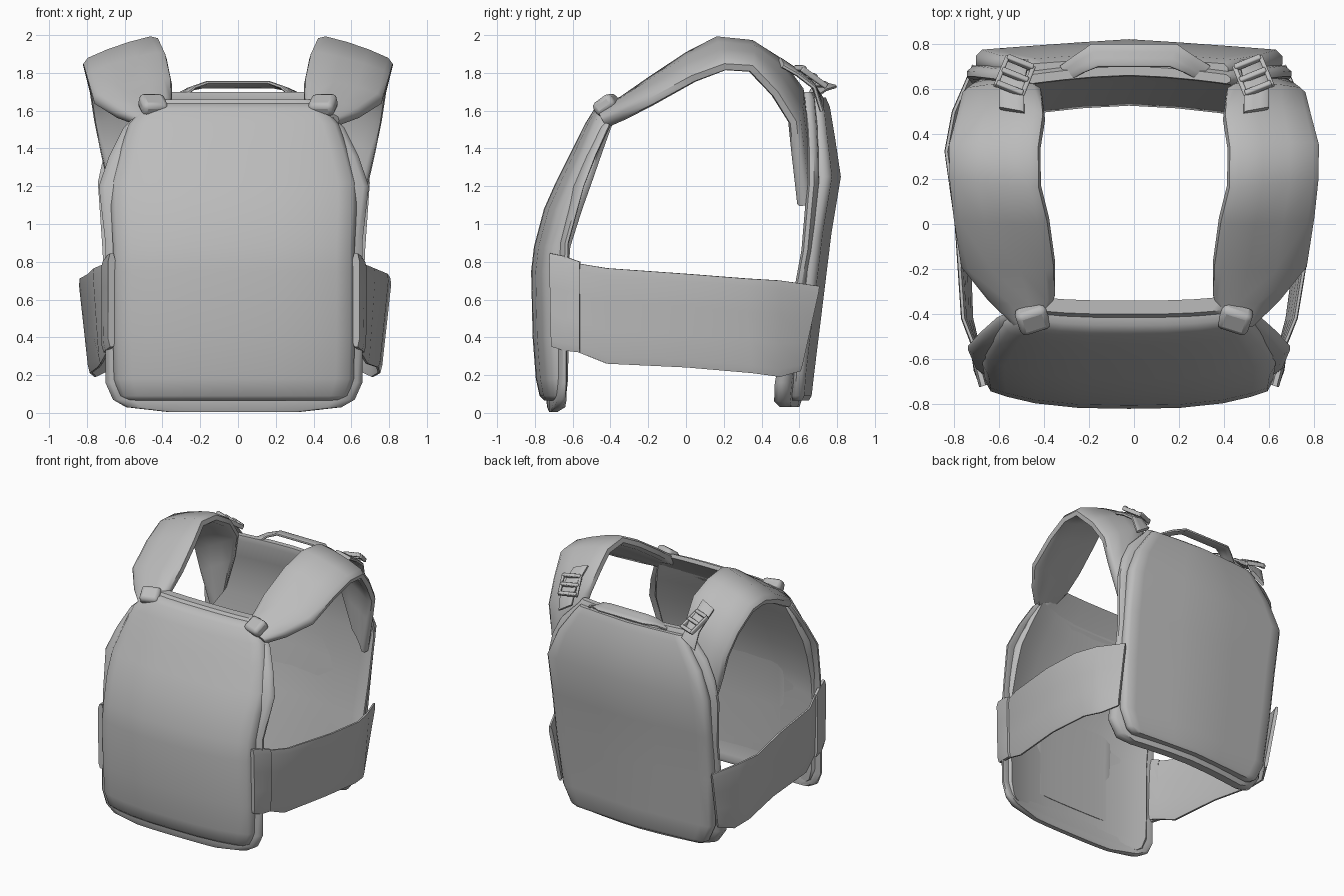
import bpy, bmesh, math
from mathutils import Vector, Matrix

if "Cube" in bpy.data.objects:
    bpy.data.objects.remove(bpy.data.objects["Cube"], do_unlink=True)

PANEL_X = -0.022      # the panels hang slightly off centre

grey = bpy.data.materials.new("fabric_grey")
grey.use_nodes = True
grey.diffuse_color = (0.5, 0.5, 0.5, 1)
grey.node_tree.nodes["Principled BSDF"].inputs["Base Color"].default_value = (0.5, 0.5, 0.5, 1)


def finish(name, bm, mirror=False, bevel=0, angle=50):
    """Turn a bmesh into a smooth grey object, optionally mirrored across x."""
    bmesh.ops.recalc_face_normals(bm, faces=bm.faces)
    mesh = bpy.data.meshes.new(name)
    bm.to_mesh(mesh)
    bm.free()
    mesh.materials.append(grey)
    ob = bpy.data.objects.new(name, mesh)
    bpy.context.collection.objects.link(ob)
    bpy.ops.object.select_all(action='DESELECT')
    ob.select_set(True)
    bpy.context.view_layer.objects.active = ob
    bpy.ops.object.shade_smooth_by_angle(angle=math.radians(angle))
    if bevel:
        mod = ob.modifiers.new("soft_edges", 'BEVEL')
        mod.width = bevel
        mod.segments = 2
    if mirror:
        mod = ob.modifiers.new("mirror", 'MIRROR')
        mod.use_mirror_merge = False
    return ob


def loft(name, rings, **kw):
    """Skin closed rings of equal length and cap both ends."""
    bm = bmesh.new()
    vs = [[bm.verts.new(p) for p in ring] for ring in rings]
    n = len(vs[0])
    for a, b in zip(vs, vs[1:]):
        for i in range(n):
            j = (i + 1) % n
            bm.faces.new((a[i], a[j], b[j], b[i]))
    # caps as quad strips between the two faces of the slab
    for ring in (vs[0], vs[-1]):
        for i in range(n // 2 - 1):
            bm.faces.new((ring[i], ring[i + 1], ring[n - 2 - i], ring[n - 1 - i]))
    return finish(name, bm, **kw)


def panel(name, rows, bow, power):
    """Bowed slab from rows of (height, half width, outer y, inner y)."""
    us = (-1, -0.96, -0.85, -0.65, -0.35, 0, 0.35, 0.65, 0.85, 0.96, 1)
    rings = []
    for z, w, yo, yi in rows:
        def pt(u, y, other):
            x = u * w
            if abs(u) == 1:                      # thinner rim
                y = y * 0.7 + other * 0.3
            return Vector((x + PANEL_X, y + bow * (abs(x) / 0.7) ** power, z))
        rings.append([pt(u, yo, yi) for u in us] + [pt(u, yi, yo) for u in reversed(us)])
    return loft(name, rings)


def ribbon(name, pairs, thick, crown=0.0, **kw):
    """Strap through pairs of edge points, with a crowned middle."""
    rings = []
    pairs = [(Vector(a), Vector(b)) for a, b in pairs]
    mids = [(a + b) / 2 for a, b in pairs]
    for i, (a, b) in enumerate(pairs):
        tangent = mids[min(i + 1, len(mids) - 1)] - mids[max(i - 1, 0)]
        n = (b - a).cross(tangent).normalized()
        ts = (0, 0.08, 0.35, 0.65, 0.92, 1)
        top = [a.lerp(b, t) + n * (crown * 4 * t * (1 - t) - (thick * 0.25 if t in (0, 1) else 0)) for t in ts]
        low = [a.lerp(b, t) + n * (crown * 3 * t * (1 - t) - thick * (0.75 if t in (0, 1) else 1)) for t in ts]
        rings.append(top + low[::-1])
    return loft(name, rings, **kw)


def side_ribbon(name, sections, thick):
    """Ribbon on each side from (top point, bottom point), offset with the panels."""
    for side, label in ((1, "left"), (-1, "right")):
        pairs = []
        for a, b in sections:
            dx = PANEL_X * min(1, abs(a[1]) / 0.45)
            a, b = (Vector((side * p[0] + dx, p[1], p[2])) for p in (a, b))
            pairs.append((a, b) if side > 0 else (b, a))
        ribbon(f"{label}_{name}", pairs, thick)


def boxes(name, frame, parts, bevel):
    """Boxes given as (centre, size) in a local frame, mirrored to both sides."""
    bm = bmesh.new()
    for centre, size in parts:
        bmesh.ops.create_cube(bm, size=1, matrix=frame @ Matrix.Translation(centre) @ Matrix.Diagonal((*size, 1)))
    return finish(name, bm, mirror=True, bevel=bevel, angle=40)


# Front armour plate and the carrier behind it
panel("front_plate", [
    (0.065, 0.57, -0.75, -0.70), (0.09, 0.605, -0.775, -0.70), (0.18, 0.635, -0.795, -0.70),
    (0.40, 0.64, -0.812, -0.70), (0.75, 0.64, -0.82, -0.70), (0.88, 0.64, -0.805, -0.69),
    (1.08, 0.65, -0.752, -0.63), (1.22, 0.65, -0.69, -0.58), (1.40, 0.60, -0.60, -0.50),
    (1.53, 0.555, -0.535, -0.44), (1.61, 0.485, -0.485, -0.41), (1.64, 0.44, -0.45, -0.40)], 0.115, 3)
panel("front_carrier", [
    (0.005, 0.35, -0.725, -0.69), (0.03, 0.57, -0.735, -0.68), (0.07, 0.64, -0.74, -0.69),
    (0.16, 0.68, -0.74, -0.70), (0.55, 0.68, -0.74, -0.70), (0.90, 0.68, -0.73, -0.69),
    (1.20, 0.715, -0.66, -0.62), (1.36, 0.66, -0.58, -0.54), (1.51, 0.585, -0.495, -0.45),
    (1.62, 0.47, -0.43, -0.37), (1.66, 0.43, -0.40, -0.34)], 0.085, 3)
panel("front_inner_liner", [
    (0.22, 0.34, -0.71, -0.695), (0.55, 0.34, -0.71, -0.695), (0.90, 0.34, -0.70, -0.685),
    (1.20, 0.34, -0.63, -0.615), (1.36, 0.34, -0.55, -0.535), (1.50, 0.34, -0.465, -0.45)], 0.085, 3)

# Back armour plate and carrier
panel("back_plate", [
    (0.065, 0.54, 0.65, 0.60), (0.09, 0.58, 0.665, 0.60), (0.22, 0.64, 0.68, 0.61),
    (0.60, 0.665, 0.727, 0.65), (0.95, 0.675, 0.77, 0.69), (1.25, 0.68, 0.82, 0.73),
    (1.45, 0.60, 0.79, 0.71), (1.62, 0.48, 0.762, 0.69), (1.67, 0.44, 0.74, 0.68)], -0.05, 1.1)
panel("back_carrier", [
    (0.03, 0.50, 0.60, 0.54), (0.06, 0.60, 0.61, 0.525), (0.16, 0.67, 0.63, 0.54),
    (0.60, 0.685, 0.69, 0.635), (0.86, 0.695, 0.74, 0.685), (1.22, 0.72, 0.78, 0.72),
    (1.38, 0.685, 0.77, 0.715), (1.52, 0.615, 0.75, 0.695), (1.66, 0.48, 0.72, 0.655),
    (1.70, 0.45, 0.70, 0.66)], -0.08, 1.6)

# Padded shoulder straps running over and down inside the back
ribbon("shoulder_straps", [
    ((0.40, -0.46, 1.61), (0.54, -0.45, 1.56)), ((0.36, -0.34, 1.68), (0.65, -0.35, 1.605)),
    ((0.36, -0.20, 1.78), (0.77, -0.20, 1.68)), ((0.39, 0.00, 1.915), (0.805, 0.02, 1.80)),
    ((0.43, 0.16, 2.00), (0.825, 0.20, 1.865)), ((0.43, 0.35, 1.98), (0.825, 0.36, 1.855)),
    ((0.41, 0.50, 1.89), (0.79, 0.50, 1.71)), ((0.42, 0.62, 1.73), (0.765, 0.60, 1.55)),
    ((0.47, 0.65, 1.52), (0.73, 0.62, 1.38)), ((0.56, 0.67, 1.26), (0.67, 0.65, 1.10))],
    0.07, 0.015, mirror=True)

# Folded loops joining the straps to the chest
boxes("chest_strap_loops",
      Matrix.Translation((0.45, -0.42, 1.63)) @ Matrix.Rotation(math.radians(-18), 4, 'Z') @ Matrix.Rotation(math.radians(35), 4, 'X'),
      [((0, 0, 0), (0.14, 0.12, 0.08)), ((0.03, -0.01, -0.05), (0.09, 0.08, 0.05))], 0.025)

# Webbing and slotted buckles at the rear of the shoulders
ribbon("rear_webbing", [
    ((0.49, 0.50, 1.885), (0.60, 0.52, 1.845)), ((0.49, 0.58, 1.83), (0.60, 0.60, 1.80)),
    ((0.48, 0.67, 1.76), (0.59, 0.69, 1.73)), ((0.47, 0.73, 1.67), (0.58, 0.73, 1.60))],
    0.025, mirror=True)
boxes("rear_buckles",
      Matrix.Translation((0.53, 0.655, 1.775)) @ Matrix.Rotation(math.radians(22), 4, 'Z') @ Matrix.Rotation(math.radians(-34), 4, 'X'),
      [((sx, 0, 0), (0.02, 0.17, 0.03)) for sx in (-0.062, 0.062)] +
      [((0, y, 0.008), (0.125, 0.026, 0.03)) for y in (-0.075, 0, 0.075)], 0.006)

# Side bands with a thicker overlapping front flap
side_ribbon("side_band", [
    ((0.655, -0.70, 0.82), (0.655, -0.70, 0.36)), ((0.69, -0.57, 0.79), (0.68, -0.57, 0.32)),
    ((0.75, -0.42, 0.765), (0.715, -0.42, 0.26)), ((0.80, 0.00, 0.735), (0.75, 0.00, 0.24)),
    ((0.83, 0.32, 0.71), (0.775, 0.35, 0.21)), ((0.79, 0.50, 0.70), (0.745, 0.50, 0.19)),
    ((0.70, 0.71, 0.67), (0.68, 0.61, 0.22))], 0.025)
side_ribbon("side_band_front_flap", [
    ((0.665, -0.725, 0.845), (0.665, -0.715, 0.35)), ((0.685, -0.65, 0.83), (0.69, -0.65, 0.33)),
    ((0.705, -0.565, 0.80), (0.70, -0.565, 0.32))], 0.04)

# Carry handle above the back panel
ribbon("carry_handle", [
    ((0.28, 0.64, 1.69), (0.34, 0.70, 1.69)), ((0.23, 0.67, 1.735), (0.27, 0.745, 1.72)),
    ((0.16, 0.70, 1.76), (0.19, 0.80, 1.735)), ((-0.16, 0.70, 1.76), (-0.19, 0.80, 1.735)),
    ((-0.23, 0.67, 1.735), (-0.27, 0.745, 1.72)), ((-0.28, 0.64, 1.69), (-0.33, 0.70, 1.69))],
    0.02)
